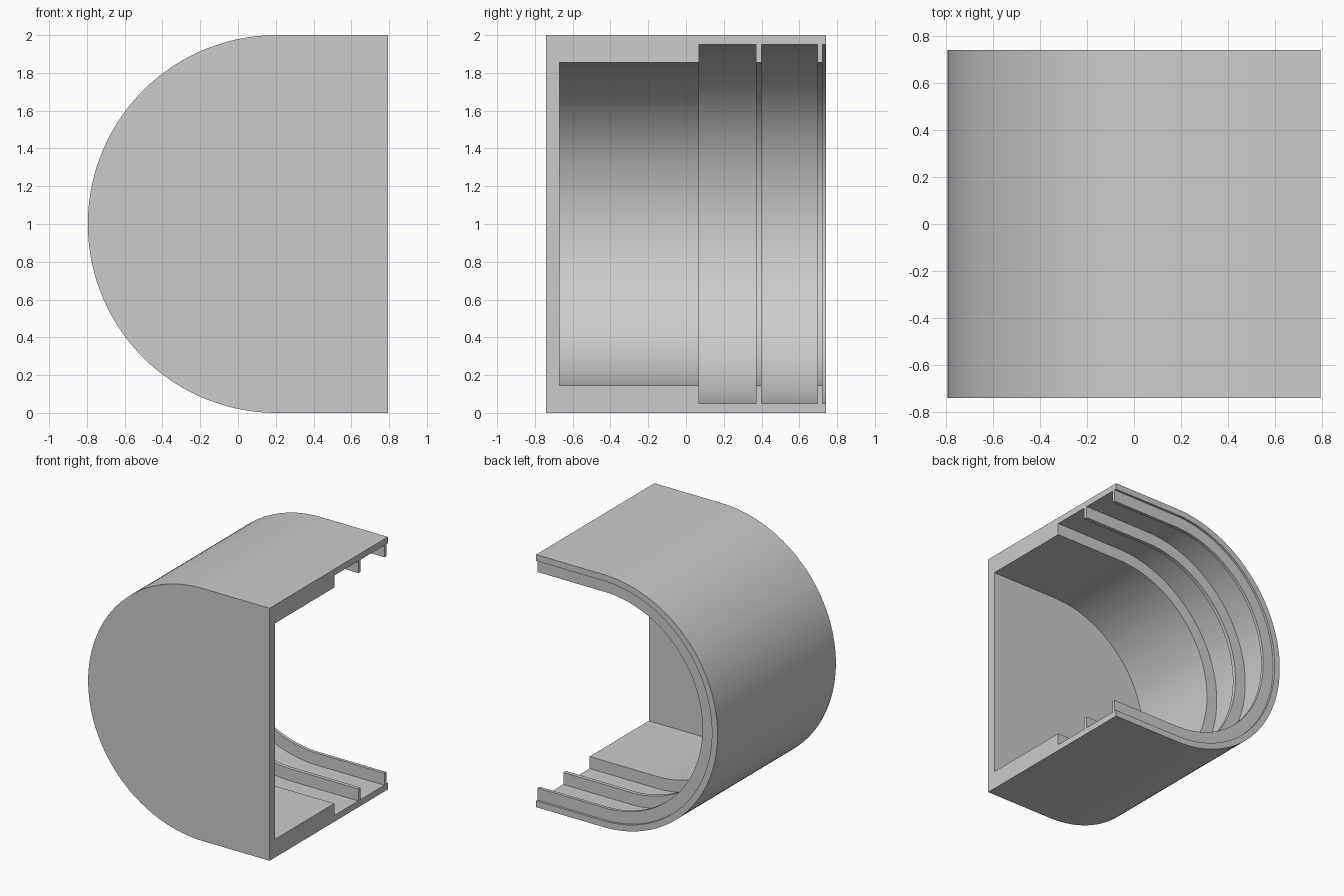
import bpy, bmesh, math

cube = bpy.data.objects.get("Cube")
if cube:
    bpy.data.objects.remove(cube, do_unlink=True)

HALF_WIDTH, HALF_DEPTH = 0.795, 0.74
OUTER, BORE, GROOVE = 1.0, 0.855, 0.95
ARC_X = HALF_WIDTH * 2 - OUTER       # distance from arc centre to open side
CENTRE_X = OUTER - HALF_WIDTH
SEGMENTS = 72

# Plain grey material
grey = bpy.data.materials.new("light grey")
grey.use_nodes = True
colour = (0.6, 0.6, 0.6, 1)
grey.diffuse_color = colour
grey.node_tree.nodes["Principled BSDF"].inputs["Base Color"].default_value = colour


def u_ring(bm, y, radius):
    """U-shaped row of points: straight, half circle, straight."""
    points = [(HALF_WIDTH, 1 + radius)]
    for i in range(SEGMENTS + 1):
        a = math.pi / 2 + math.pi * i / SEGMENTS
        points.append((CENTRE_X + radius * math.cos(a), 1 + radius * math.sin(a)))
    points.append((HALF_WIDTH, 1 - radius))
    return [bm.verts.new((x, y, z)) for x, z in points]


# Wall section: outer skin, then the stepped bore from back to front
section = [(-HALF_DEPTH, OUTER), (HALF_DEPTH, OUTER),
           (HALF_DEPTH, GROOVE), (0.722, GROOVE),
           (0.722, BORE), (0.697, BORE),
           (0.697, GROOVE), (0.4, GROOVE),
           (0.4, BORE), (0.37, BORE),
           (0.37, GROOVE), (0.07, GROOVE),
           (0.07, BORE), (-0.67, BORE)]

bm = bmesh.new()
rings = [u_ring(bm, y, r) for y, r in section]
for a, b in zip(rings, rings[1:]):
    for i in range(len(a) - 1):
        bm.faces.new((a[i], a[i + 1], b[i + 1], b[i]))

# Front wall, outside and inside
bm.faces.new(rings[0])
bm.faces.new(rings[-1])
# Open side rim
bm.faces.new([r[0] for r in rings] + [r[-1] for r in reversed(rings)])
bmesh.ops.recalc_face_normals(bm, faces=bm.faces)

mesh = bpy.data.meshes.new("grooved_housing")
bm.to_mesh(mesh)
bm.free()
mesh.materials.append(grey)
housing = bpy.data.objects.new("grooved_housing", mesh)
bpy.context.collection.objects.link(housing)

# Smooth curves, sharp steps
bpy.ops.object.select_all(action='DESELECT')
housing.select_set(True)
bpy.context.view_layer.objects.active = housing
bpy.ops.object.shade_smooth_by_angle(angle=math.radians(30))
